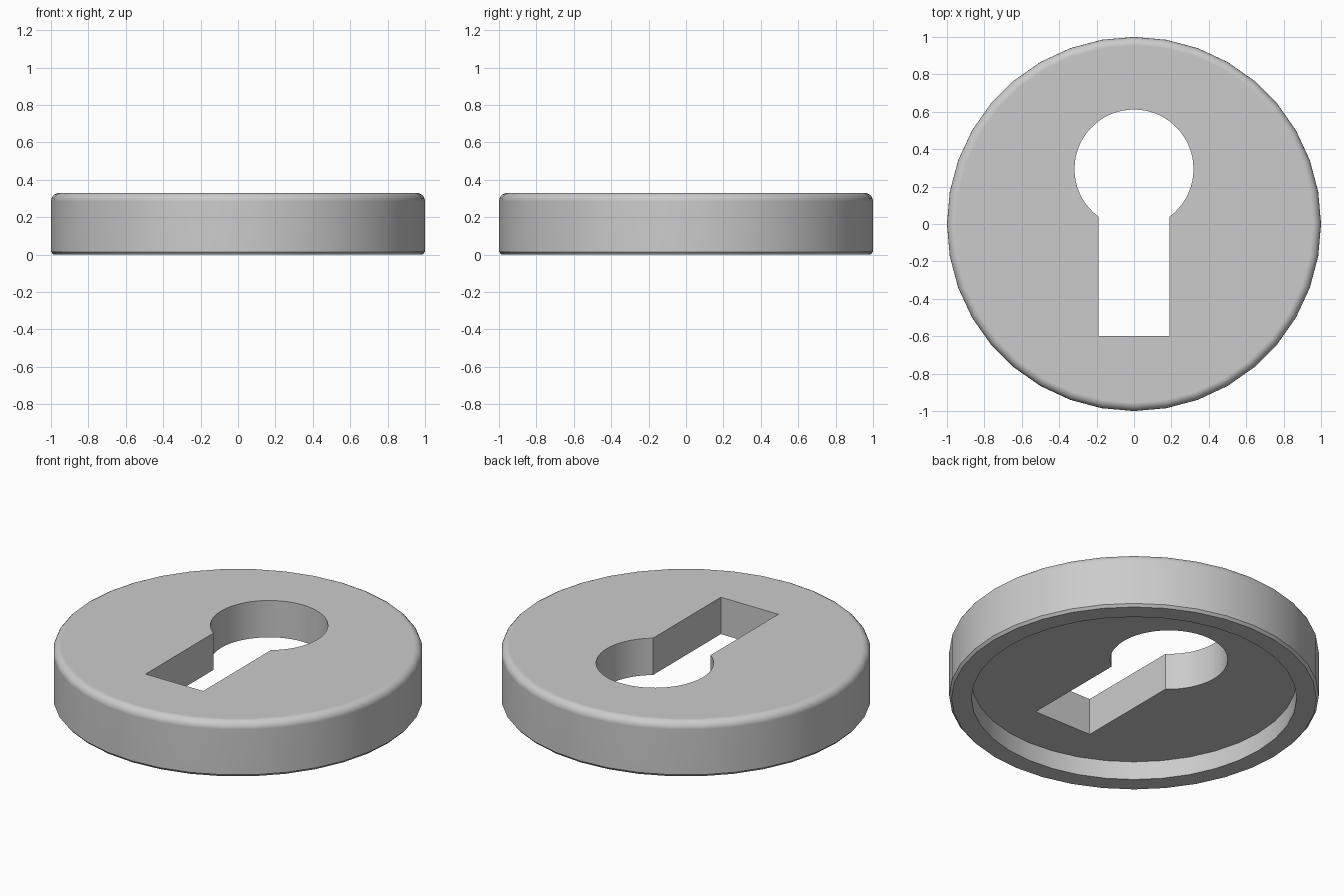
import bpy, bmesh
from math import sin, cos, pi, asin, radians

if "Cube" in bpy.data.objects:
    bpy.data.objects.remove(bpy.data.objects["Cube"])

SIDES = 36
H = 0.33          # total height
B = 0.045         # rounded top edge


def new_object(name, bm):
    bmesh.ops.recalc_face_normals(bm, faces=bm.faces)
    mesh = bpy.data.meshes.new(name)
    bm.to_mesh(mesh)
    bm.free()
    ob = bpy.data.objects.new(name, mesh)
    bpy.context.collection.objects.link(ob)
    return ob


def lathe(name, profile):
    # Closed solid of revolution, capped with flat faces at both ends
    bm = bmesh.new()
    rings = [[bm.verts.new((r * cos(2 * pi * i / SIDES), r * sin(2 * pi * i / SIDES), z))
              for i in range(SIDES)] for r, z in profile]
    for a, b in zip(rings, rings[1:]):
        for i in range(SIDES):
            j = (i + 1) % SIDES
            bm.faces.new((a[i], a[j], b[j], b[i]))
    bm.faces.new(rings[0])
    bm.faces.new(rings[-1])
    return new_object(name, bm)


# Disc: recessed underside, rim, small bottom chamfer, rounded top edge
profile = [(0.88, 0.11), (0.88, 0), (0.987, 0), (1, 0.015)]
profile += [(1 - B + B * cos(k * pi / 10), H - B + B * sin(k * pi / 10)) for k in range(6)]
disc = lathe("keyhole_cover", profile)

# Keyhole outline: round head with a straight slot below
cy, r, w = 0.294, 0.318, 0.19
start = -pi / 2 + asin(w / r)
sweep = 2 * pi - 2 * asin(w / r)
N = 48
outline = [(-w, -0.6), (w, -0.6)]
outline += [(r * cos(start + sweep * i / N), cy + r * sin(start + sweep * i / N))
            for i in range(N + 1)]
bm = bmesh.new()
face = bm.faces.new([bm.verts.new((x, y, -0.2)) for x, y in outline])
ext = bmesh.ops.extrude_face_region(bm, geom=[face], use_keep_orig=True)
bmesh.ops.translate(bm, vec=(0, 0, 0.8),
                    verts=[g for g in ext["geom"] if isinstance(g, bmesh.types.BMVert)])
cutter = new_object("keyhole_cutter", bm)
cutter.hide_render = True

# Cut the keyhole through the disc
mod = disc.modifiers.new("keyhole", "BOOLEAN")
mod.operation = "DIFFERENCE"
mod.solver = "EXACT"
mod.object = cutter
bpy.context.view_layer.objects.active = disc
disc.select_set(True)
bpy.ops.object.modifier_apply(modifier=mod.name)
bpy.data.objects.remove(cutter)

# Smooth curved walls while the flat faces stay flat
bpy.ops.object.shade_smooth_by_angle(angle=radians(30))
wn = disc.modifiers.new("weighted_normals", "WEIGHTED_NORMAL")
wn.keep_sharp = True
